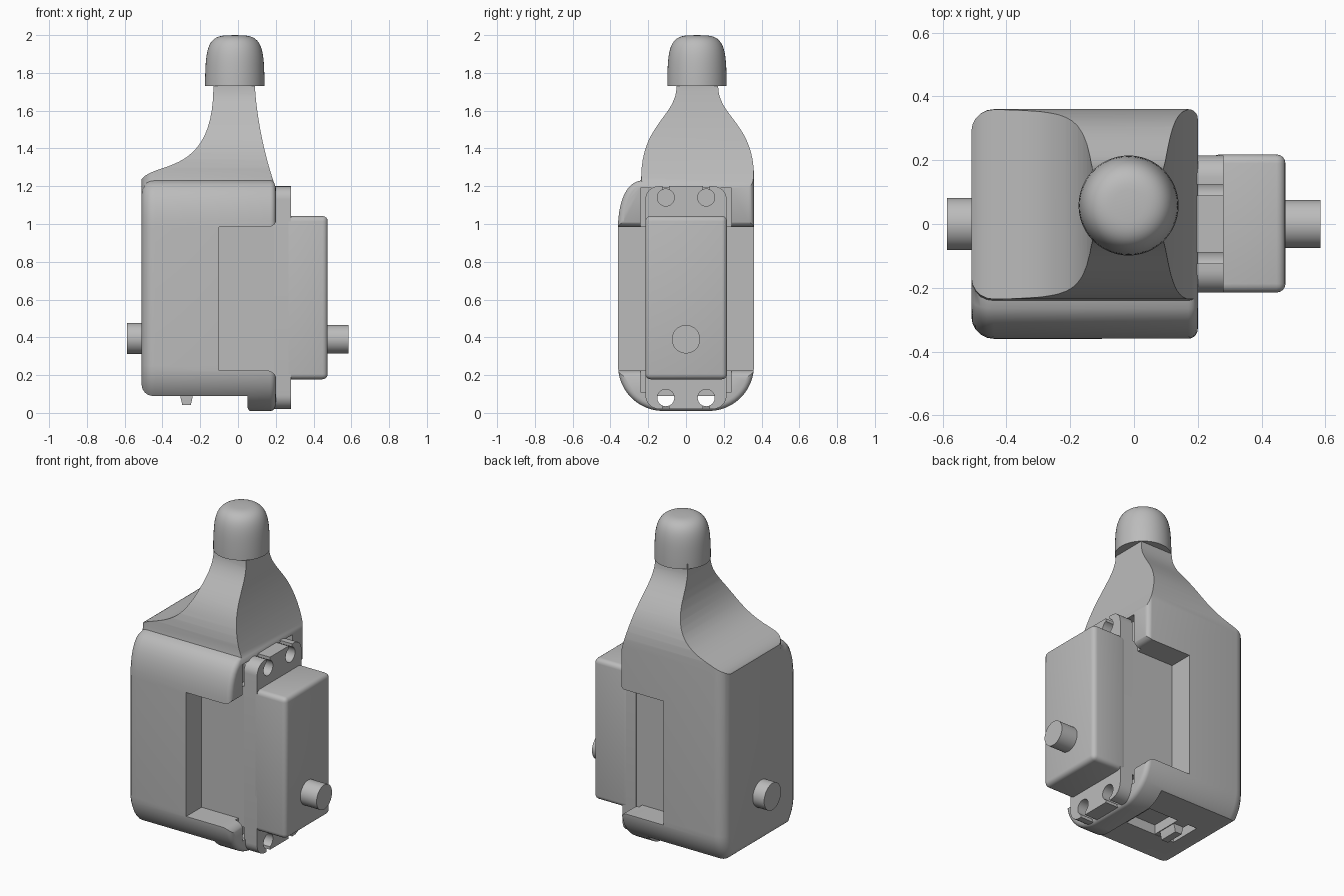
import bpy, bmesh, math
from mathutils import Vector, Matrix
from mathutils.geometry import interpolate_bezier

if "Cube" in bpy.data.objects:
    bpy.data.objects.remove(bpy.data.objects["Cube"])

grey = bpy.data.materials.new("mid grey")
grey.use_nodes = True
grey.diffuse_color = (0.5, 0.5, 0.5, 1)
grey.node_tree.nodes["Principled BSDF"].inputs["Base Color"].default_value = (0.5, 0.5, 0.5, 1)


def finish(name, bm):
    bmesh.ops.recalc_face_normals(bm, faces=bm.faces[:])
    mesh = bpy.data.meshes.new(name)
    bm.to_mesh(mesh)
    bm.free()
    ob = bpy.data.objects.new(name, mesh)
    bpy.context.collection.objects.link(ob)
    mesh.materials.append(grey)
    return ob


def curve(a, b, c, d, n=12):
    pts = interpolate_bezier(*[Vector((*p, 0)) for p in (a, b, c, d)], n)
    return [(p.x, p.y) for p in pts]


def arc(cx, cz, r, start, end, n=8):
    angles = [math.radians(start + (end - start) * i / n) for i in range(n + 1)]
    return [(cx + r * math.cos(t), cz + r * math.sin(t)) for t in angles]


def prism(name, pts, axis, lo, hi, round_lo=0, round_hi=0):
    """Extrude a (y, z) or (x, z) outline along x or y, rounding the two rims."""
    clean = []
    for p in pts:
        if not clean or math.dist(p, clean[-1]) > 0.002:
            clean.append(p)
    if math.dist(clean[0], clean[-1]) < 0.002:
        clean.pop()
    bm = bmesh.new()
    place = (lambda p, t: (t, *p)) if axis == "x" else (lambda p, t: (p[0], t, p[1]))
    a, b = [[bm.verts.new(place(p, t)) for p in clean] for t in (lo, hi)]
    ends = [bm.faces.new(a), bm.faces.new(b)]
    for i in range(len(a)):
        j = (i + 1) % len(a)
        bm.faces.new((a[i], a[j], b[j], b[i]))
    bmesh.ops.recalc_face_normals(bm, faces=bm.faces[:])
    rims = [list(f.edges) for f in ends]
    for rim, r in zip(rims, (round_lo, round_hi)):
        if r:
            bmesh.ops.bevel(bm, geom=rim, offset=r, segments=5, profile=0.5,
                            affect="EDGES", clamp_overlap=False)
    return finish(name, bm)


def box(name, x, y, z, bevel=0):
    bm = bmesh.new()
    size = [b - a for a, b in (x, y, z)]
    mid = [(a + b) / 2 for a, b in (x, y, z)]
    bmesh.ops.create_cube(bm, size=1, matrix=Matrix.Translation(mid) @ Matrix.Diagonal((*size, 1)))
    if bevel:
        bmesh.ops.bevel(bm, geom=bm.edges[:], offset=bevel, segments=4, profile=0.5, affect="EDGES")
    return finish(name, bm)


def rod(name, x0, x1, y, z, r):
    bm = bmesh.new()
    turn = Matrix.Translation(((x0 + x1) / 2, y, z)) @ Matrix.Rotation(math.pi / 2, 4, "Y")
    bmesh.ops.create_cone(bm, cap_ends=True, segments=40, radius1=r, radius2=r,
                          depth=x1 - x0, matrix=turn)
    return finish(name, bm)


def combine(ob, tools, operation):
    for tool in tools:
        mod = ob.modifiers.new(operation.lower(), "BOOLEAN")
        mod.operation, mod.solver, mod.object = operation, "EXACT", tool
        bpy.context.view_layer.objects.active = ob
        bpy.ops.object.modifier_apply(modifier=mod.name)
        bpy.data.objects.remove(tool)


# Housing: end-on outline, with rounded bottom and a tapering neck
end_outline = (arc(-0.12, 0.25, 0.24, 270, 180, 12)
               + curve((-0.36, 0.98), (-0.36, 1.11), (-0.32, 1.22), (-0.24, 1.23), 10)
               + curve((-0.237, 1.25), (-0.235, 1.53), (-0.05, 1.57), (-0.05, 1.73), 18)
               + [(-0.05, 1.8), (0.17, 1.8)]
               + curve((0.17, 1.73), (0.17, 1.57), (0.36, 1.53), (0.36, 1.25), 18)
               + arc(0.12, 0.25, 0.24, 0, -90, 12))
housing = prism("housing", end_outline, "x", -0.51, 0.2, 0.07, 0.03)

# Side outline: sloped shoulder, neck, upper arm, recess and lower lip
side_outline = (arc(-0.45, 0.15, 0.06, 270, 180)
                + curve((-0.515, 1.23), (-0.45, 1.34), (-0.13, 1.24), (-0.13, 1.73), 22)
                + [(-0.13, 1.76), (0.09, 1.76)]
                + curve((0.09, 1.72), (0.1, 1.56), (0.14, 1.35), (0.205, 1.18), 14)
                + arc(0.16, 1.03, 0.045, 0, -90)
                + [(-0.1, 0.985), (-0.1, 0.225)]
                + arc(0.15, 0.17, 0.055, 90, 0)
                + arc(0.17, 0.04, 0.035, 0, -90)
                + arc(0.08, 0.035, 0.03, 270, 180)
                + [(0.05, 0.09)])
combine(housing, [prism("side_cutter", side_outline, "y", -0.5, 0.5)], "INTERSECT")

# Mounting pocket, screw bores and underside pocket
cutters = [box("pocket_cutter", (0.15, 0.3), (-0.24, 0.24), (0.11, 1.19)),
           box("underside_cutter", (-0.37, -0.03), (-0.1, 0.1), (0, 0.15))]
cutters += [rod("bore_cutter", 0, 0.3, s * 0.107, z, 0.045) for s in (-1, 1) for z in (0.08, 1.14)]
combine(housing, cutters, "DIFFERENCE")

# Small tapered catch below the housing, carried by a cross bar
catch_bar = box("catch_bar", (-0.31, -0.235), (-0.11, 0.11), (0.092, 0.16))
catch = prism("catch", [(-0.305, 0.12), (-0.305, 0.085), (-0.295, 0.042),
                        (-0.25, 0.042), (-0.24, 0.085), (-0.24, 0.12)], "y", -0.06, 0.06)

# Actuator case and its mounting flange
case = box("actuator_case", (0.24, 0.475), (-0.215, 0.218), (0.178, 1.042), 0.028)
case_core = box("actuator_core", (-0.13, 0.27), (-0.21, 0.21), (0.18, 1.04))
flange_outline = (arc(-0.14, 0.095, 0.075, 270, 180) + arc(-0.145, 1.13, 0.07, 180, 90)
                  + arc(0.145, 1.13, 0.07, 90, 0) + arc(0.14, 0.095, 0.075, 0, -90))
flange = prism("mounting_flange", flange_outline, "x", 0.19, 0.28)
slots = []
for s in (-1, 1):
    y = s * 0.107
    for z, reach in ((0.08, (-0.05, 0.08)), (1.14, (1.14, 1.3))):
        slots.append(rod("hole_cutter", 0.1, 0.4, y, z, 0.045))
        slots.append(box("slot_cutter", (0.1, 0.4), (y - 0.017, y + 0.017), reach))
combine(flange, slots, "DIFFERENCE")

# Round stubs on both ends
front_stub = rod("case_stub", 0.45, 0.585, 0, 0.39, 0.075)
rear_stub = rod("housing_stub", -0.587, -0.48, 0, 0.394, 0.082)

# Domed cap on the neck
cap_profile = ([(0, 1.73), (0.157, 1.73), (0.157, 1.78)]
               + curve((0.155, 1.83), (0.15, 1.94), (0.13, 1.995), (0.05, 1.998), 14) + [(0, 2)])
bm = bmesh.new()
ring = [bm.verts.new((r, 0, z)) for r, z in cap_profile]
edges = [bm.edges.new(pair) for pair in zip(ring, ring[1:])]
bmesh.ops.spin(bm, geom=ring + edges, cent=(0, 0, 0), axis=(0, 0, 1),
               angle=math.tau, steps=48, use_merge=True)
bmesh.ops.remove_doubles(bm, verts=bm.verts[:], dist=0.0001)
bmesh.ops.translate(bm, verts=bm.verts[:], vec=(-0.017, 0.058, 0))
cap = finish("domed_cap", bm)

# Smooth the rounded surfaces and keep the hard edges
for ob in (housing, catch_bar, catch, case, case_core, flange, front_stub, rear_stub, cap):
    bpy.ops.object.select_all(action="DESELECT")
    ob.select_set(True)
    bpy.context.view_layer.objects.active = ob
    bpy.ops.object.shade_smooth_by_angle(angle=math.radians(30))
